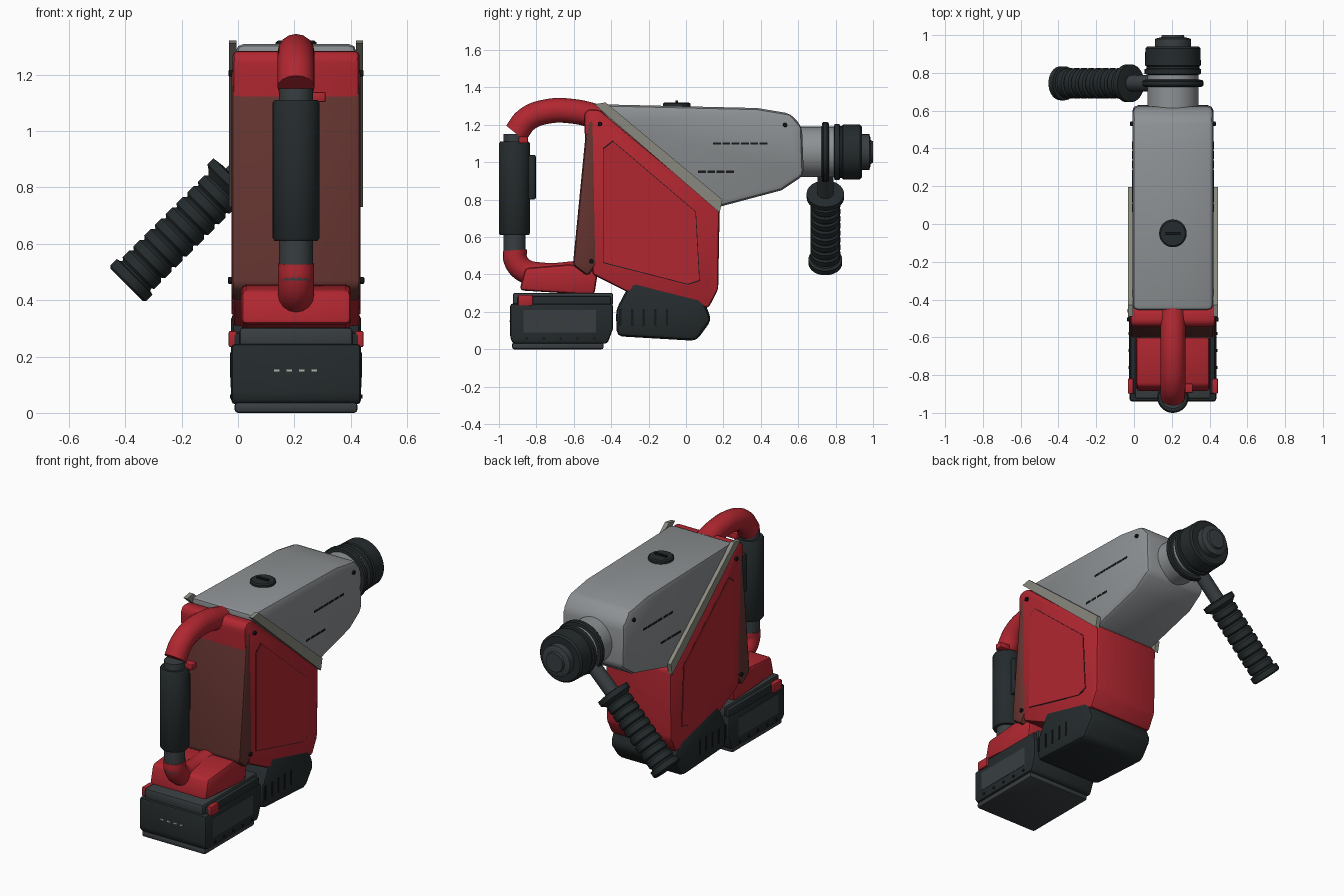
import bpy, bmesh, math
from mathutils import Vector

cube = bpy.data.objects.get("Cube")
if cube:
    bpy.data.objects.remove(cube, do_unlink=True)

CX = 0.206        # centre plane of the tool


def material(name, rgb, rough=0.5):
    m = bpy.data.materials.new(name)
    m.use_nodes = True
    m.diffuse_color = (*rgb, 1)
    node = m.node_tree.nodes["Principled BSDF"]
    node.inputs["Base Color"].default_value = (*rgb, 1)
    node.inputs["Roughness"].default_value = rough
    return m


RED = material("red plastic", (0.44, 0.02, 0.03))
MAROON = material("maroon panel", (0.13, 0.035, 0.03))
GREY = material("grey housing", (0.27, 0.285, 0.295))
STRIP = material("pale strip", (0.25, 0.25, 0.21))
DARK = material("dark plastic", (0.018, 0.024, 0.026))
SLATE = material("slate plastic", (0.04, 0.048, 0.052))
BLACK = material("black slots", (0.008, 0.009, 0.01))
LIGHT = material("charge lights", (0.45, 0.45, 0.4))


def finish(obj, mat, bevel=0, segments=2, angle=35):
    """Apply colour, an optional bevel and smooth shading with sharp edges."""
    obj.data.materials.append(mat)
    bpy.ops.object.select_all(action='DESELECT')
    obj.select_set(True)
    bpy.context.view_layer.objects.active = obj
    if bevel:
        b = obj.modifiers.new("Bevel", 'BEVEL')
        b.width, b.segments = bevel, segments
        b.limit_method, b.angle_limit = 'ANGLE', math.radians(25)
        bpy.ops.object.modifier_apply(modifier="Bevel")
    bpy.ops.object.shade_smooth_by_angle(angle=math.radians(angle))
    return obj


def from_bmesh(name, bm, mat, **kw):
    bmesh.ops.recalc_face_normals(bm, faces=bm.faces)
    me = bpy.data.meshes.new(name)
    bm.to_mesh(me)
    bm.free()
    obj = bpy.data.objects.new(name, me)
    bpy.context.collection.objects.link(obj)
    return finish(obj, mat, **kw)


def prism(name, pts, x0, x1, mat, **kw):
    """Extrude a side (y, z) profile across x, measured from the centre plane."""
    bm = bmesh.new()
    face = bm.faces.new([bm.verts.new((CX + x0, y, z)) for y, z in pts])
    out = bmesh.ops.extrude_face_region(bm, geom=[face])
    verts = [v for v in out["geom"] if isinstance(v, bmesh.types.BMVert)]
    bmesh.ops.translate(bm, verts=verts, vec=(x1 - x0, 0, 0))
    return from_bmesh(name, bm, mat, **kw)


def block(name, half, y, z, mat, **kw):
    return prism(name, [(y[0], z[0]), (y[1], z[0]), (y[1], z[1]), (y[0], z[1])],
                 -half, half, mat, **kw)


def box(name, centre, size, mat, **kw):
    bm = bmesh.new()
    bmesh.ops.create_cube(bm, size=1)
    bmesh.ops.scale(bm, vec=size, verts=bm.verts)
    bmesh.ops.translate(bm, vec=centre, verts=bm.verts)
    return from_bmesh(name, bm, mat, **kw)


def lathe(name, profile, origin, direction, mat, n=40):
    """Revolve (distance, radius) pairs about an axis and cap the ends."""
    bm = bmesh.new()
    turn = Vector(direction).to_track_quat('Z', 'Y')
    rings = [[bm.verts.new(Vector(origin) + turn @ Vector(
        (r * math.cos(math.tau * i / n), r * math.sin(math.tau * i / n), t)))
        for i in range(n)] for t, r in profile]
    for a, b in zip(rings, rings[1:]):
        for i in range(n):
            j = (i + 1) % n
            bm.faces.new((a[i], a[j], b[j], b[i]))
    bm.faces.new(rings[0][::-1])
    bm.faces.new(rings[-1])
    return from_bmesh(name, bm, mat)


def tube(name, path, radius, mat):
    cu = bpy.data.curves.new(name, 'CURVE')
    cu.dimensions, cu.bevel_depth, cu.bevel_resolution = '3D', radius, 6
    cu.use_fill_caps = True
    sp = cu.splines.new('BEZIER')
    sp.bezier_points.add(len(path) - 1)
    for p, (y, z) in zip(sp.bezier_points, path):
        p.co = (CX, y, z)
        p.handle_left_type = p.handle_right_type = 'AUTO'
    obj = bpy.data.objects.new(name, cu)
    bpy.context.collection.objects.link(obj)
    bpy.ops.object.select_all(action='DESELECT')
    obj.select_set(True)
    bpy.context.view_layer.objects.active = obj
    bpy.ops.object.convert(target='MESH')
    return finish(bpy.context.object, mat)


# Main housings
prism("gear_housing", [(-0.46, 1.31), (0.38, 1.29), (0.56, 1.26), (0.62, 1.19), (0.63, 0.93),
                       (0.51, 0.85), (0.19, 0.765), (0.12, 0.75), (-0.44, 1.2)],
      -0.215, 0.215, GREY, bevel=0.03)
prism("motor_body", [(-0.545, 1.22), (-0.545, 1.26), (-0.52, 1.285), (-0.46, 1.28), (0.18, 0.745),
                     (0.172, 0.32), (0.12, 0.22), (-0.3, 0.3), (-0.5, 0.4)],
      -0.225, 0.225, RED, bevel=0.025)
prism("front_panel", [(-0.53, 1.22), (-0.49, 1.24), (-0.475, 0.46), (-0.525, 0.39), (-0.605, 0.45)],
      -0.229, 0.229, MAROON, bevel=0.02)
prism("lower_guard", [(-0.29, 0.37), (0.09, 0.275), (0.137, 0.157), (0.055, 0.045),
                      (-0.37, 0.07), (-0.375, 0.21)], -0.23, 0.23, DARK, bevel=0.03)

# Details repeated on both sides
STRIP_SHAPE = [(-0.49, 1.31), (-0.43, 1.32), (0.195, 0.8), (0.18, 0.73)]
PANEL_SHAPE = [(-0.44, 1.07), (-0.39, 1.11), (0.05, 0.735), (0.07, 0.37), (0.01, 0.35), (-0.44, 0.465)]
for s, side in ((1, "left"), (-1, "right")):
    def plate(part, pts, depth, mat, inner=0.2, **kw):
        a, b = sorted((s * inner, s * depth))
        return prism(f"{side}_{part}", pts, a, b, mat, **kw)

    plate("seam_strip", STRIP_SHAPE, 0.238, STRIP, inner=0.212)
    mid = sum((Vector(p) for p in PANEL_SHAPE), Vector((0, 0))) / len(PANEL_SHAPE)
    plate("panel_groove", [mid + (Vector(p) - mid) * 1.015 for p in PANEL_SHAPE], 0.2255, BLACK)
    plate("side_panel", PANEL_SHAPE, 0.229, RED)
    plate("battery_side", [(-0.87, 0.09), (-0.48, 0.09), (-0.48, 0.21), (-0.87, 0.21)], 0.232, SLATE)
    box(f"{side}_battery_clip", (CX + s * 0.224, -0.858, 0.262), (0.03, 0.08, 0.058), RED, bevel=0.006)
    for row, (y0, z, count) in enumerate(((0.165, 1.1, 6), (0.085, 0.95, 4))):
        for i in range(count):
            box(f"{side}_vent_{row}_{i}", (CX + s * 0.213, y0 + i * 0.05, z), (0.008, 0.042, 0.012), BLACK)
    for i in range(5):
        box(f"{side}_guard_vent_{i}", (CX + s * 0.23, -0.35 + i * 0.062, 0.17), (0.008, 0.012, 0.09), BLACK)
    for i, (y, z, x) in enumerate(((-0.46, 1.205, 0.225), (0.53, 1.2, 0.212), (-0.505, 0.47, 0.227))):
        lathe(f"{side}_screw_{i}", [(0, 0.012), (0.012, 0.012), (0.015, 0.008)],
              (CX + s * x, y, z), (s, 0, 0), BLACK, n=12)
    for i in range(5):
        lathe(f"{side}_battery_screw_{i}", [(0, 0.008), (0.006, 0.008)],
              (CX + s * 0.229, -0.85 + i * 0.09, 0.058), (s, 0, 0), BLACK, n=10)

# Oil cap on top
lathe("oil_cap", [(0, 0.073), (0.018, 0.073), (0.024, 0.065)], (CX, -0.05, 1.296), (0, 0, 1), DARK)
box("oil_cap_slot", (CX, -0.05, 1.322), (0.08, 0.014, 0.014), BLACK)

# Battery and its mount
prism("battery_mount", [(-0.86, 0.435), (-0.62, 0.455), (-0.47, 0.42), (-0.49, 0.29), (-0.89, 0.315)],
      -0.195, 0.195, RED, bevel=0.02)
block("battery_rail", 0.2, (-0.925, -0.39), (0.235, 0.302), SLATE, bevel=0.01)
block("battery_shoulder", 0.224, (-0.9, -0.4), (0.22, 0.285), DARK, bevel=0.01)
prism("battery_body", [(-0.925, 0.03), (-0.42, 0.03), (-0.39, 0.11), (-0.39, 0.245), (-0.94, 0.245),
                       (-0.94, 0.06)], -0.23, 0.23, DARK, bevel=0.015)
block("battery_base", 0.218, (-0.93, -0.44), (0, 0.038), SLATE, bevel=0.012)
for i in range(4):
    box(f"charge_light_{i}", (CX - 0.068 + i * 0.044, -0.94, 0.15), (0.02, 0.006, 0.008), LIGHT)

# Main D-shaped handle
tube("handle_top", [(-0.46, 1.24), (-0.6, 1.272), (-0.74, 1.272), (-0.85, 1.23), (-0.91, 1.155)], 0.066, RED)
tube("handle_bottom", [(-0.915, 0.53), (-0.912, 0.48), (-0.87, 0.425), (-0.77, 0.4), (-0.56, 0.41)], 0.064, RED)
lathe("handle_core", [(0.47, 0.06), (1.15, 0.06)], (CX, -0.917, 0), (0, 0, 1), SLATE)
lathe("handle_grip", [(0.61, 0.076), (0.62, 0.083), (1.1, 0.083), (1.11, 0.076)],
      (CX, -0.917, 0), (0, 0, 1), DARK)
box("trigger", (CX, -0.825, 0.92), (0.07, 0.045, 0.24), DARK, bevel=0.012)
box("lock_button", (CX + 0.07, -0.87, 1.12), (0.07, 0.05, 0.036), RED, bevel=0.006)

# Nose and chuck
nose, ahead = (CX, 0, 1.055), (0, 1, 0)
lathe("nose_collar", [(0.58, 0.135), (0.8, 0.135)], nose, ahead, GREY)
lathe("clamp_ring", [(0.725, 0.13), (0.727, 0.155), (0.735, 0.161), (0.755, 0.161), (0.763, 0.155),
                     (0.765, 0.13)], nose, ahead, DARK)
lathe("chuck_sleeve", [(0.79, 0.135), (0.795, 0.15), (0.82, 0.15), (0.823, 0.14), (0.835, 0.14),
                       (0.84, 0.148), (0.93, 0.146), (0.94, 0.136)], nose, ahead, DARK)
lathe("chuck_tip", [(0.93, 0.095), (0.98, 0.095), (0.985, 0.08), (0.988, 0.062), (1.0, 0.058)],
      nose, ahead, SLATE)

# Angled side handle with ribbed grip
root, slant = (CX, 0.745, 1.055), (-1, 0, -1)
lathe("side_handle_neck", [(0.13, 0.043), (0.36, 0.043)], root, slant, SLATE)
grip = [(0.31, 0.06), (0.315, 0.1), (0.345, 0.1), (0.355, 0.085)]
for i in range(8):
    t = 0.37 + i * 0.054
    grip += [(t, 0.07), (t + 0.01, 0.08), (t + 0.042, 0.08), (t + 0.05, 0.07)]
grip += [(0.806, 0.075), (0.81, 0.09), (0.842, 0.09), (0.85, 0.08)]
lathe("side_handle_grip", grip, root, slant, DARK)
